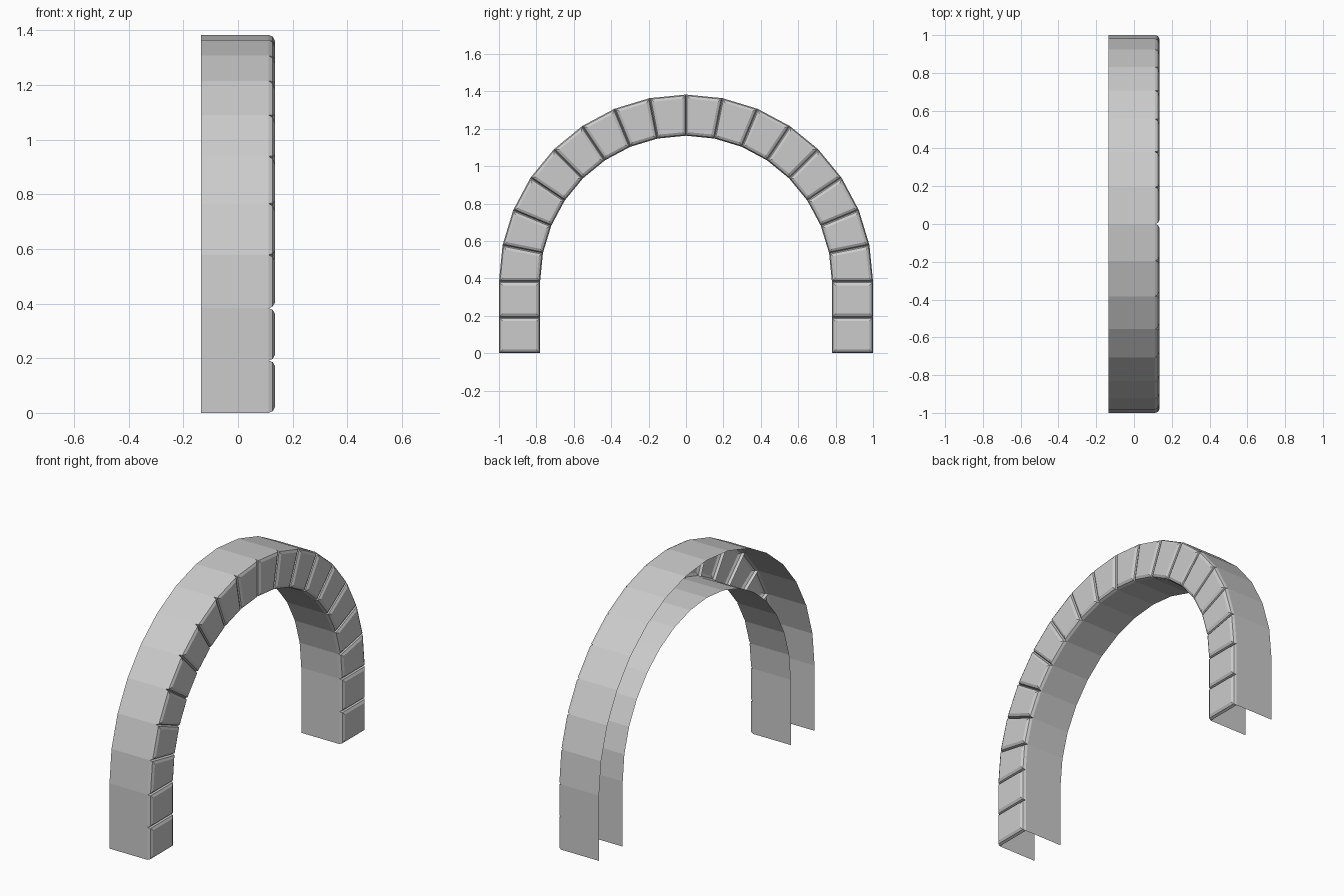
import bpy, bmesh, math
from mathutils import Vector

if "Cube" in bpy.data.objects:
    bpy.data.objects.remove(bpy.data.objects["Cube"])

R_OUT, R_IN, SPRING = 1.0, 0.78, 0.383
BACK, FRONT = -0.135, 0.135
# block edge rounding: (inset from block outline, x position)
BEVEL = [(0.0, 0.112), (0.006, 0.127), (0.02, FRONT)]


def inset(pts, d):
    """Offset a counter-clockwise (y, z) polygon inwards by d."""
    out = []
    for i, p in enumerate(pts):
        a = (p - pts[i - 1]).normalized()
        b = (pts[(i + 1) % len(pts)] - p).normalized()
        na, nb = Vector((-a.y, a.x)), Vector((-b.y, b.x))
        out.append(p + (na + nb) * (d / (1 + na.dot(nb))))
    return out


# joint lines (outer point, inner point): right leg, arch, left leg
joints = [(Vector((R_OUT, z)), Vector((R_IN, z))) for z in (0, SPRING / 2)]
for i in range(17):
    t = math.pi * i / 16
    d = Vector((math.cos(t), math.sin(t)))
    joints.append(tuple(d * r + Vector((0, SPRING)) for r in (R_OUT, R_IN)))
joints += [(Vector((-R_OUT, z)), Vector((-R_IN, z))) for z in (SPRING / 2, 0)]

bm = bmesh.new()
for (o0, i0), (o1, i1) in zip(joints, joints[1:]):
    quad = [o0, o1, i1, i0]
    rings = [[bm.verts.new((x, p.x, p.y)) for p in inset(quad, d)]
             for d, x in BEVEL]
    # rounded block face
    for a, b in zip(rings, rings[1:]):
        for k in range(4):
            n = (k + 1) % 4
            bm.faces.new((a[k], a[n], b[n], b[k]))
    bm.faces.new(rings[-1])
    # outer and inner walls, open at the back
    back = [bm.verts.new((BACK, p.x, p.y)) for p in quad]
    for k in (0, 2):
        bm.faces.new((back[k], back[k + 1], rings[0][k + 1], rings[0][k]))

bmesh.ops.remove_doubles(bm, verts=bm.verts, dist=1e-4)
mesh = bpy.data.meshes.new("stone_arch")
bm.to_mesh(mesh)
bm.free()
bpy.context.collection.objects.link(bpy.data.objects.new("stone_arch", mesh))
